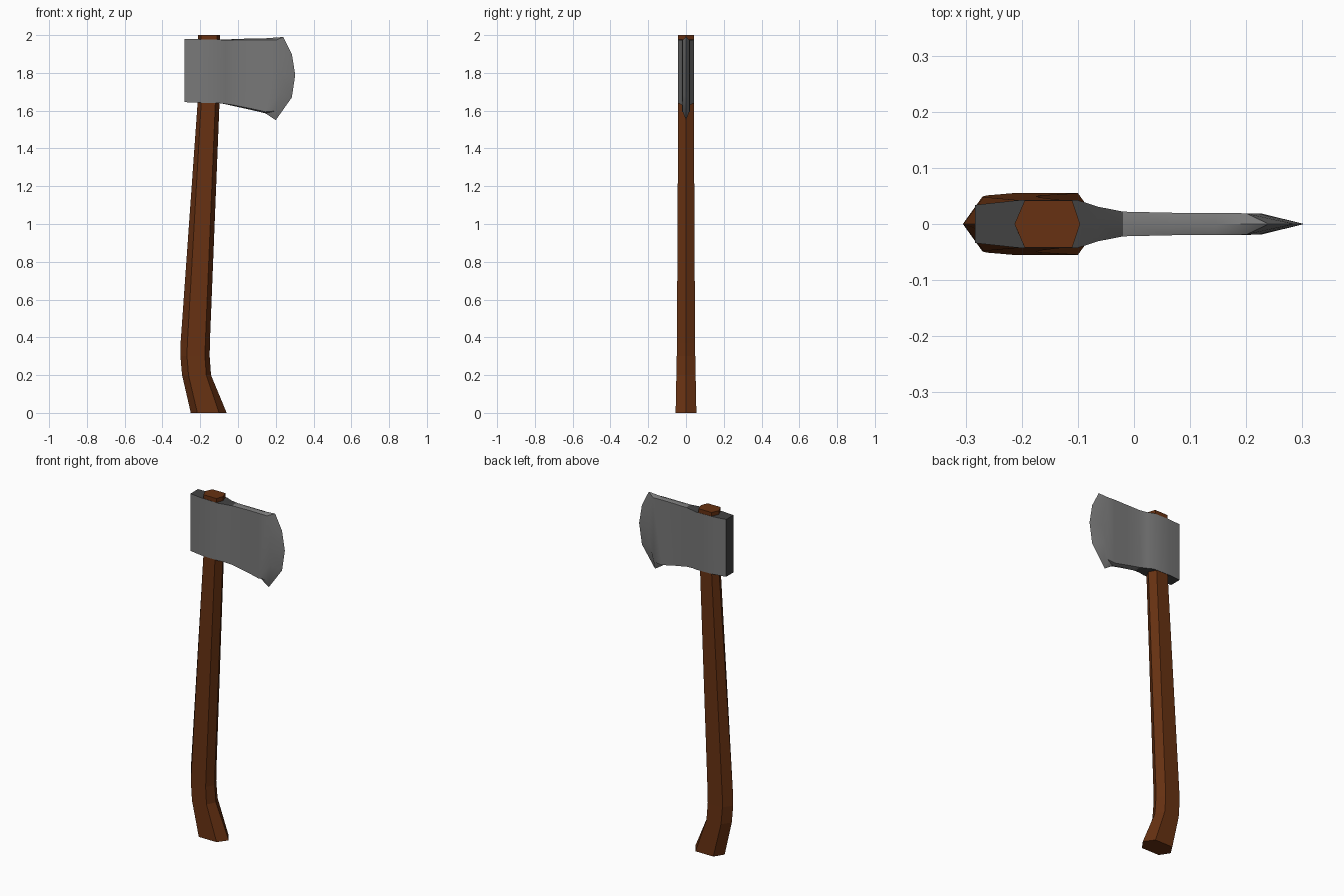
import bpy, bmesh, math

if "Cube" in bpy.data.objects:
    bpy.data.objects.remove(bpy.data.objects["Cube"])


def material(name, rgb):
    m = bpy.data.materials.new(name)
    m.diffuse_color = (*rgb, 1)
    m.use_nodes = True
    m.node_tree.nodes["Principled BSDF"].inputs["Base Color"].default_value = m.diffuse_color
    return m


wood = material("brown wood", (0.135, 0.031, 0.006))
steel = material("grey steel", (0.19, 0.19, 0.19))
dark = material("dark steel", (0.055, 0.055, 0.055))


def finish(bm, name, mats):
    bmesh.ops.recalc_face_normals(bm, faces=bm.faces)
    me = bpy.data.meshes.new(name)
    bm.to_mesh(me)
    bm.free()
    for m in mats:
        me.materials.append(m)
    ob = bpy.data.objects.new(name, me)
    bpy.context.collection.objects.link(ob)
    return ob


def bridge(bm, a, b):
    n = len(a)
    for i in range(n):
        j = (i + 1) % n
        bm.faces.new((a[i], a[j], b[j], b[i]))


# Handle: hexagonal sections (z, left tip, left flat, right flat, right tip, half depth)
bm = bmesh.new()
rings = []
for z, l, fl, fr, r, w in [
    (0.0, -0.25, -0.215, -0.10, -0.06, 0.055),
    (0.2, -0.296, -0.262, -0.168, -0.143, 0.051),
    (0.3, -0.305, -0.27, -0.175, -0.15, 0.049),
    (0.37, -0.304, -0.268, -0.173, -0.149, 0.048),
    (1.64, -0.214, -0.195, -0.12, -0.098, 0.0415),
    (2.0, -0.213, -0.195, -0.11, -0.096, 0.0415),
]:
    pts = [(l, 0), (fl, -w), (fr, -w), (r, 0), (fr, w), (fl, w)]
    rings.append([bm.verts.new((x, y, z)) for x, y in pts])
for a, b in zip(rings, rings[1:]):
    bridge(bm, a, b)
bm.faces.new(rings[0])
bm.faces.new(rings[-1])
finish(bm, "handle", [wood])

# Axe head body: sections along x (x, half depth, bottom, top, ridge height)
bm = bmesh.new()
rings = []
for x, w, zb, zt, k in [
    (-0.283, 0.034, 1.645, 1.98, 0.0),
    (-0.2, 0.043, 1.642, 1.978, 0.0),
    (-0.1, 0.0425, 1.64, 1.976, 0.0),
    (-0.065, 0.031, 1.634, 1.976, 0.002),
    (-0.02, 0.022, 1.624, 1.979, 0.005),
    (0.07, 0.02, 1.604, 1.982, 0.007),
    (0.145, 0.02, 1.586, 1.983, 0.008),
]:
    pts = [(0, zt), (-w, zt - k), (-w, zb + k), (0, zb), (w, zb + k), (w, zt - k)]
    rings.append([bm.verts.new((x, y, z)) for y, z in pts])
for a, b in zip(rings, rings[1:]):
    bridge(bm, a, b)
bm.faces.new(rings[0])

# Cutting bit: both cheeks taper to one sharp edge
edge = [bm.verts.new((x, 0, z)) for x, z in
        [(0.24, 1.99), (0.285, 1.9), (0.303, 1.79), (0.285, 1.67), (0.2, 1.55)]]
last = rings[-1]
for s, top, bot in ((-1, last[1], last[2]), (1, last[5], last[4])):
    crease = [bm.verts.new((x, s * 0.019, z)) for x, z in
              [(0.2, 1.973), (0.22, 1.88), (0.226, 1.79), (0.22, 1.69), (0.195, 1.598)]]
    bm.faces.new([top] + crease + [bot])
    for i in range(4):
        bm.faces.new((crease[i], edge[i], edge[i + 1], crease[i + 1]))
    for ridge, shoulder, c, e in ((last[0], top, crease[0], edge[0]),
                                  (last[3], bot, crease[-1], edge[-1])):
        bm.faces.new((ridge, shoulder, c))
        bm.faces.new((ridge, c, e))

# Butt, top and underside around the eye are dark steel
bm.normal_update()
for f in bm.faces:
    c = f.calc_center_median()
    if c.x < -0.02 and abs(f.normal.y) < 0.5:
        f.material_index = 1
head = finish(bm, "axe_head", [steel, dark])
bpy.context.view_layer.objects.active = head
head.select_set(True)
bpy.ops.object.shade_smooth_by_angle(angle=math.radians(42))
